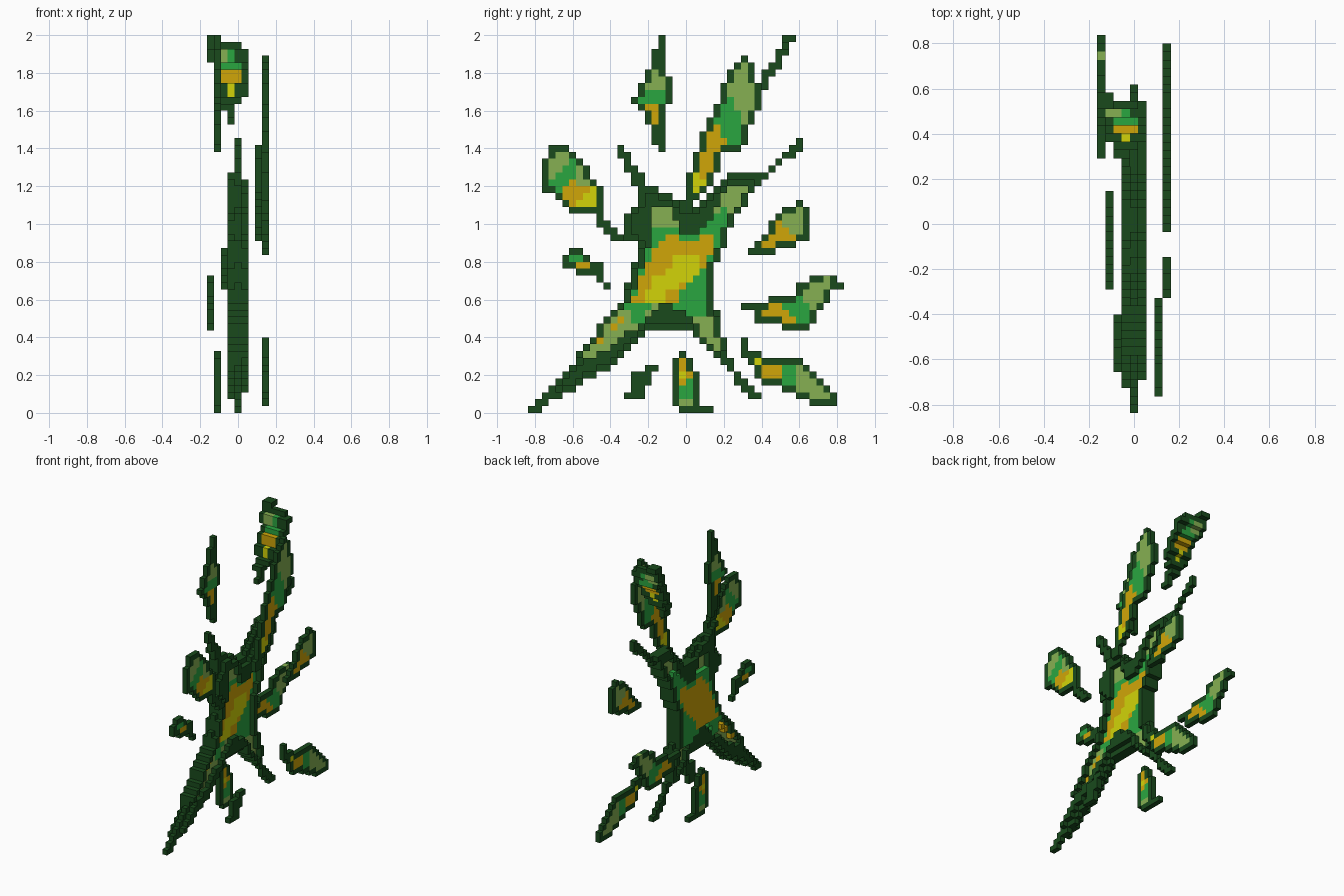
import bpy, bmesh, math

cube = bpy.data.objects.get("Cube")
if cube:
    bpy.data.objects.remove(cube, do_unlink=True)

CELL = 2 / 55          # size of one block
YMID = 23              # half the depth, in blocks
DARK, GREEN, LIGHT, ORANGE, YELLOW = range(5)


def linear(v):
    v /= 255
    return v / 12.92 if v <= 0.04045 else ((v + 0.055) / 1.055) ** 2.4


materials = []
for label, rgb in (("dark green", (25, 74, 28)), ("leaf green", (42, 166, 64)),
                   ("pale green", (134, 176, 82)), ("amber", (208, 166, 8)),
                   ("yellow", (210, 212, 8))):
    mat = bpy.data.materials.new(label)
    colour = [linear(v) for v in rgb] + [1]
    mat.diffuse_color = colour
    mat.use_nodes = True
    mat.node_tree.nodes["Principled BSDF"].inputs["Base Color"].default_value = colour
    materials.append(mat)


def fill(outline):
    """Grid cells whose centre lies within the outline."""
    cells = set()
    for a in range(-5, 47):
        for b in range(56):
            x, y, inside = a + 0.5, b + 0.5, False
            for (x1, y1), (x2, y2) in zip(outline, outline[1:] + outline[:1]):
                if (y1 > y) != (y2 > y) and x < x1 + (y - y1) * (x2 - x1) / (y2 - y1):
                    inside = not inside
            if inside:
                cells.add((a, b))
    return cells


def around(a, b):
    return {(a + 1, b), (a - 1, b), (a, b + 1), (a, b - 1)}


def shrink(cells, count=4):
    """Cells that have at least this many of their four neighbours."""
    return {c for c in cells if len(around(*c) & cells) >= count}


def grow(cells):
    """Cells plus their four neighbours."""
    return cells.union(*(around(*c) for c in cells))


def build(name, blocks):
    """Mesh the outer faces of a {(x, y, z): colour} block set."""
    bm = bmesh.new()
    corners = {}

    def vert(p):
        if p not in corners:
            corners[p] = bm.verts.new(((p[0] - 0.5) * CELL, (p[1] - YMID) * CELL, p[2] * CELL))
        return corners[p]

    for cell, colour in blocks.items():
        for axis in range(3):
            for side in (0, 1):
                near = list(cell)
                near[axis] += 2 * side - 1
                if tuple(near) in blocks:
                    continue
                u, v = (axis + 1) % 3, (axis + 2) % 3
                loop = []
                for du, dv in ((0, 0), (1, 0), (1, 1), (0, 1)):
                    p = list(cell)
                    p[axis] += side
                    p[u] += du
                    p[v] += dv
                    loop.append(vert(tuple(p)))
                face = bm.faces.new(loop if side else loop[::-1])
                face.material_index = colour
    mesh = bpy.data.meshes.new(name)
    bm.to_mesh(mesh)
    bm.free()
    for mat in materials:
        mesh.materials.append(mat)
    bpy.context.collection.objects.link(bpy.data.objects.new(name, mesh))


def leaf(name, x, outline, tone, limits, bare=()):
    """Leaf with a dark rim, banded yellow to pale green as its tone rises."""
    cells = fill(outline)
    inner = shrink(cells) | set(bare)
    build(name, {(x, a, b): band(tone(a, b), limits) if (a, b) in inner else DARK
                 for a, b in cells})


def band(t, limits):
    for limit, colour in zip(limits, (YELLOW, ORANGE, GREEN)):
        if t < limit:
            return colour
    return LIGHT


# Upright leaves, each in its own layer
leaf("top_leaf", -3,
     [(19, 55), (20, 55), (20, 49), (21, 49), (21, 45), (20, 45), (20, 38), (19, 38),
      (19, 39), (18, 40), (18, 42), (17, 43), (17, 44), (16, 45), (15, 45), (15, 46),
      (16, 46), (16, 47), (17, 49), (18, 51), (18, 53), (19, 53)],
     lambda a, b: b, (0, 44.5, 46.5))
leaf("tall_leaf", 4,
     [(31, 52), (32, 52), (33, 51), (33, 48), (34, 48), (34, 44), (33, 44), (32, 40),
      (31, 38), (28.5, 38), (28, 36), (27, 34), (25.6, 32), (24.6, 31), (24, 29), (22, 29),
      (22, 30), (23, 31), (23, 34), (24, 36), (25, 39), (26, 42), (27, 44), (28, 46),
      (29, 49), (30, 51), (31, 51)], lambda a, b: 2 * a + b, (83.5, 95.5, 103.5))
leaf("front_leaf", 3,
     [(3, 39), (6, 39), (6, 38.4), (7, 38), (8, 37), (9, 35), (10, 33.5), (11, 32),
      (11, 29), (12, 28), (12.5, 27), (14, 26), (14, 25), (13, 25), (12, 26), (10, 28),
      (9.5, 29), (7, 29), (6, 30), (4, 31), (4, 32), (2, 32), (2, 36), (3, 37)],
     lambda a, b: b - a + 6 * (a > 6 and b > 32), (23.5, 27.5, 30.5))
leaf("small_front_leaf", -2,
     [(6, 24), (8, 24), (8, 23), (9, 23), (9, 22), (11, 22), (11, 20), (12, 19), (12, 18),
      (11, 18), (10, 20), (7, 20), (7, 21), (5, 21), (5, 23), (6, 23)],
     lambda a, b: b - a, (0, 14.5, 99))
leaf("back_leaf", 4,
     [(39, 31), (40, 31), (40, 30), (41, 30), (41, 25), (39, 25), (39, 24), (36, 24),
      (36, 23), (32, 23), (32, 24), (34, 25), (35, 27), (36, 28), (37, 29), (38, 30),
      (39, 30)], lambda a, b: a + b, (0, 63.5, 63.5))
leaf("low_back_leaf", -4,
     [(41, 20), (45, 20), (45, 19), (46, 19), (46, 18), (45, 18), (44, 17), (43, 15),
      (42, 14), (41, 12), (37, 12), (37, 13), (33, 13), (33, 15), (31, 15), (31, 16),
      (35, 16), (35.5, 17), (39, 17), (39, 18), (40, 19), (41, 19)],
     lambda a, b: a + b, (0, 51.5, 55.5), bare=[(43, 19)])
leaf("bottom_back_leaf", 4,
     [(31, 11), (32, 11), (32, 10), (33, 9), (35, 8), (40, 8), (40, 7), (41, 7), (41, 6),
      (42, 5.5), (43, 4), (45, 3), (45, 1), (42, 1), (40, 2), (37, 3.5), (35, 4), (33, 6),
      (32, 8), (31, 9)], lambda a, b: a, (33.5, 36.5, 38.5))
leaf("bottom_leaf", -3,
     [(22, 9), (23, 9), (23, 8), (24, 8), (24, 6), (25, 6), (25, 2), (26, 1), (27, 1),
      (27, 0), (23, 0), (22, 1), (21, 1.4), (21, 8), (22, 8)],
     lambda a, b: a - 22 + (b - 5 if b > 4 else 10 - 2 * b), (0.5, 2.5, 7.5))

# Plain sliver
sliver = fill([(17, 7), (19, 7), (19, 6), (18, 6), (18, 4), (17, 3), (17, 2), (14, 2),
               (14, 3), (15, 3), (15, 5), (16, 6), (17, 6)])
build("bottom_sliver", {(4, a, b): DARK for a, b in sliver})

# Leaf facing the front, stepping back as it rises
leaning = fill([(-4, 55), (-2, 55), (-2, 54), (1, 54), (1, 53), (2, 53), (2, 47), (1, 45),
                (0, 45), (0, 42), (-1, 42), (-1, 44), (-2, 44), (-2, 46), (-3, 47),
                (-3, 51), (-4, 51)])
heart = fill([(-3, 53), (0, 53), (0, 51), (1, 51), (1, 48), (0, 48), (0, 46), (-1, 46),
              (-1, 48), (-2, 49), (-2, 51), (-3, 51)])


def step(b):
    return 34 + math.floor((b - 48) * 0.6 + 0.25)


blocks = {}
for a, b in leaning:
    tone = min(b, 50) if a > -2 else b
    for y in range(step(b), step(b + 1) + 1):
        blocks[a, y, b] = band(tone, (47.5, 49.5, 50.5)) if (a, b) in heart else DARK
build("leaning_leaf", blocks)

# Coloured zones of the body, from the outside in
pale = fill([
    (18, 30), (21, 30), (21, 28.5), (22, 27), (22, 26), (25, 26), (26, 27), (27, 29),
    (28, 31), (29, 32), (30, 33), (32, 33), (32, 32), (31, 31), (30, 29), (29, 28), (28, 25),
    (27, 23), (26, 20), (26, 15), (27, 14), (27, 12), (28, 11), (28, 9), (27, 9), (25, 12),
    (24, 14), (22, 15), (21, 16), (19, 16), (18, 14), (17, 13), (15, 12), (13, 10), (11, 9),
    (9, 8), (8, 7), (8, 8), (10, 10), (11, 12), (13, 14), (15, 16), (16, 19), (17, 22),
    (18, 25)])
green = fill([(16, 23), (18, 27), (22, 27.5), (26, 27.5), (28, 30), (30, 29), (28, 24),
              (27, 19), (27, 14.5), (22, 14.5), (18, 16), (17, 13.5), (15, 13.5), (14, 16)])
amber = fill([(21, 26), (22, 26), (23, 25), (25, 25), (26, 26), (27, 26), (27, 24), (26, 22),
              (25, 20), (24, 19), (23, 18), (22, 17), (22, 16), (18, 16), (15, 15.5),
              (16, 19), (17, 21), (18, 23), (20, 25)]) | {(13, 13), (12, 12), (10, 10), (8, 7)}
yellow = fill([(22, 23), (25, 23), (25, 20), (23, 19), (21, 18), (20, 17), (20, 16.1),
               (17, 16.1), (18, 19), (19, 20), (21, 21.5), (21, 22.5)])

# Four-armed body: coloured middle layer framed by a raised dark rim
body = grow(pale) | fill([
    (0, 0), (0, 1), (2, 2), (5, 5), (7, 7), (9, 10), (11, 13), (13, 15), (14, 17), (15, 20),
    (16, 23), (16, 25), (14.5, 25), (14.5, 29), (16.5, 30), (15.5, 33), (14, 36), (13, 39),
    (14, 39), (15, 36.5), (17, 34), (18, 33), (21, 32), (22, 30.5), (23, 29), (24, 30),
    (26, 31), (28, 33), (30, 35), (34, 35), (36, 36.5), (38, 38), (39, 40), (40, 40),
    (40, 38), (38, 37), (36, 35), (35, 34), (33, 33), (31, 31), (31, 29), (30, 28), (29, 25),
    (28, 23), (27, 21), (27, 17), (28, 14), (28, 12), (29, 10), (30, 7), (31, 6), (32, 4),
    (34, 3), (34, 2), (33, 2), (30, 5), (28, 8), (26, 10), (25, 11), (24, 12), (20, 12),
    (18, 12.5), (16, 11), (14, 8.5), (12, 6.5), (9, 5), (8, 4), (6, 3), (4, 2), (2, 0)])
blocks = {(0, a, b): DARK for a, b in body}
for zone, colour in ((pale, LIGHT), (green, GREEN), (amber, ORANGE), (yellow, YELLOW)):
    blocks.update({(0, a, b): colour for a, b in zone & pale})
for x, count in ((1, 4), (-1, 3)):
    blocks.update({(x, a, b): DARK for a, b in (shrink(body, count) | grow(pale)) - pale})
# The far side of the heart is filled flush, without the yellow centre
for zone, colour in ((green, GREEN), (amber, ORANGE)):
    blocks.update({(-1, a, b): colour for a, b in zone & pale})
build("body", blocks)
